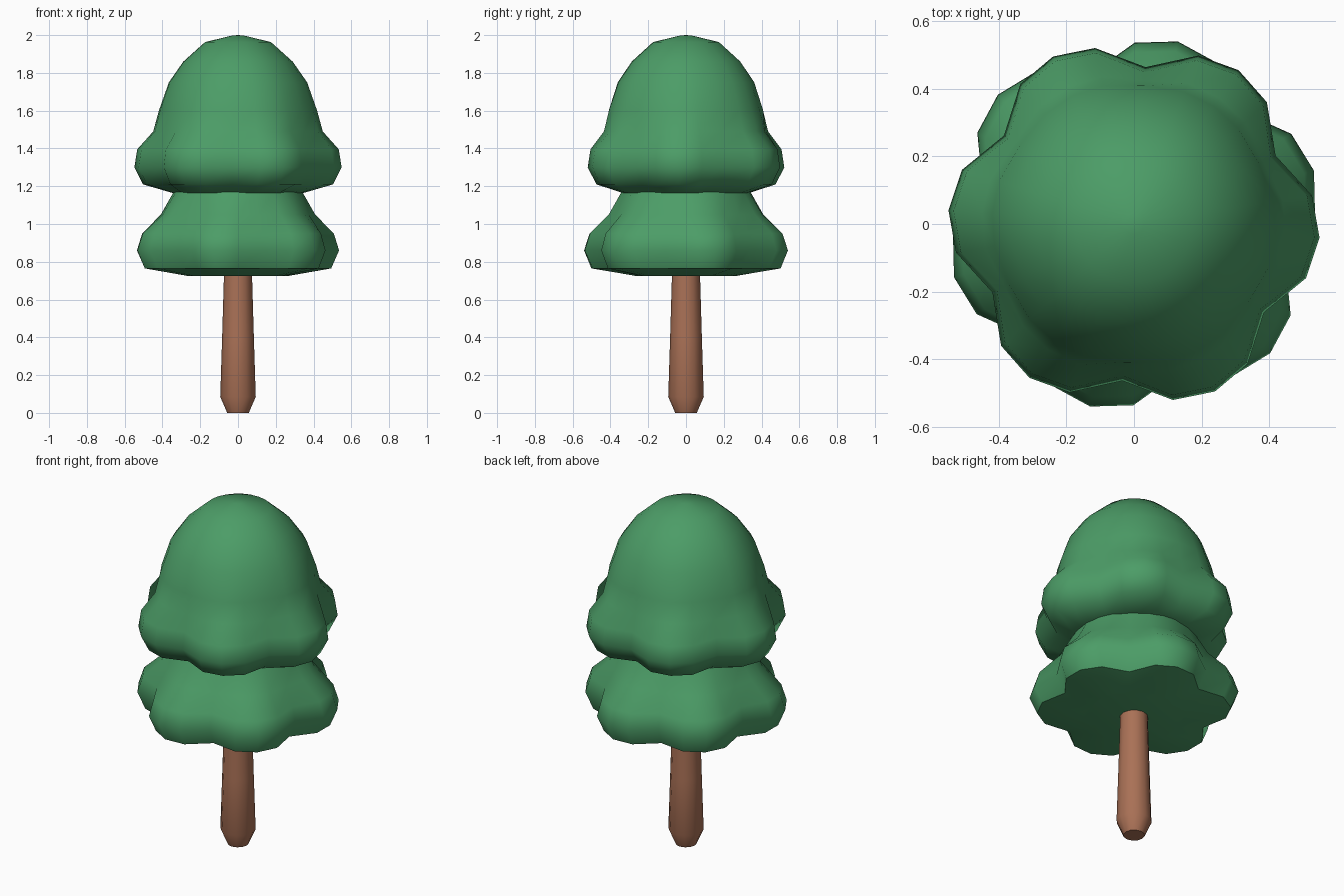
import bpy, bmesh, math

if "Cube" in bpy.data.objects:
    bpy.data.objects.remove(bpy.data.objects["Cube"])


def material(name, rgb):
    m = bpy.data.materials.new(name)
    m.diffuse_color = (*rgb, 1)
    m.use_nodes = True
    m.node_tree.nodes["Principled BSDF"].inputs["Base Color"].default_value = m.diffuse_color
    return m


GREEN = material("leaf green", (0.072, 0.335, 0.135))
BROWN = material("bark brown", (0.40, 0.165, 0.093))


def loft(name, rings, mat, smooth):
    """Skin closed rings of points, listed from the bottom up, and cap both ends."""
    bm = bmesh.new()
    loops = [[bm.verts.new(p) for p in ring] for ring in rings]
    n = len(loops[0])
    for a, b in zip(loops, loops[1:]):
        for i in range(n):
            j = (i + 1) % n
            bm.faces.new((a[i], a[j], b[j], b[i]))
    bm.faces.new(loops[0][::-1])
    top = bm.faces.new(loops[-1])
    bmesh.ops.poke(bm, faces=[top])
    bmesh.ops.recalc_face_normals(bm, faces=bm.faces[:])
    me = bpy.data.meshes.new(name)
    bm.to_mesh(me)
    bm.free()
    me.materials.append(mat)
    ob = bpy.data.objects.new(name, me)
    bpy.context.collection.objects.link(ob)
    bpy.ops.object.select_all(action='DESELECT')
    ob.select_set(True)
    bpy.context.view_layer.objects.active = ob
    bpy.ops.object.shade_smooth_by_angle(angle=math.radians(smooth))
    return ob


def lobed_ring(z, peak, notch, phase):
    """Six lobes, each with a notch, a shoulder, a peak and a shoulder."""
    side = peak - 0.2 * (peak - notch)
    pts = []
    for k in range(6):
        for off, r in ((-30, notch), (-13.3, side), (0, peak), (13.3, side)):
            a = math.radians(phase + 60 * k + off)
            pts.append((r * math.cos(a), r * math.sin(a), z))
    return pts


# Trunk with a tapered foot
loft("trunk", [[(r * math.cos(math.tau * i / 12), r * math.sin(math.tau * i / 12), z)
                for i in range(12)]
               for z, r in ((0, .057), (.085, .094), (.4, .084), (.74, .074))], BROWN, 40)

# Lower foliage: height, lobe radius, notch radius
lower = [(.725, .27, .25), (.765, .515, .41), (.86, .555, .46), (.95, .525, .44),
         (1.05, .415, .385), (1.165, .345, .34), (1.22, .31, .31)]
loft("lower_foliage", [lobed_ring(*r, 16.5) for r in lower], GREEN, 50)

# Upper foliage with a rounded dome
upper = [(1.165, .35, .33), (1.21, .505, .41), (1.30, .55, .465), (1.395, .535, .45),
         (1.49, .45, .425), (1.60, .42, .41), (1.75, .367, .362), (1.86, .29, .288),
         (1.963, .175, .175), (1.998, .03, .03)]
crown = loft("upper_foliage", [lobed_ring(*r, -4.2) for r in upper], GREEN, 50)
crown.data.vertices[-1].co.z = 2.0
